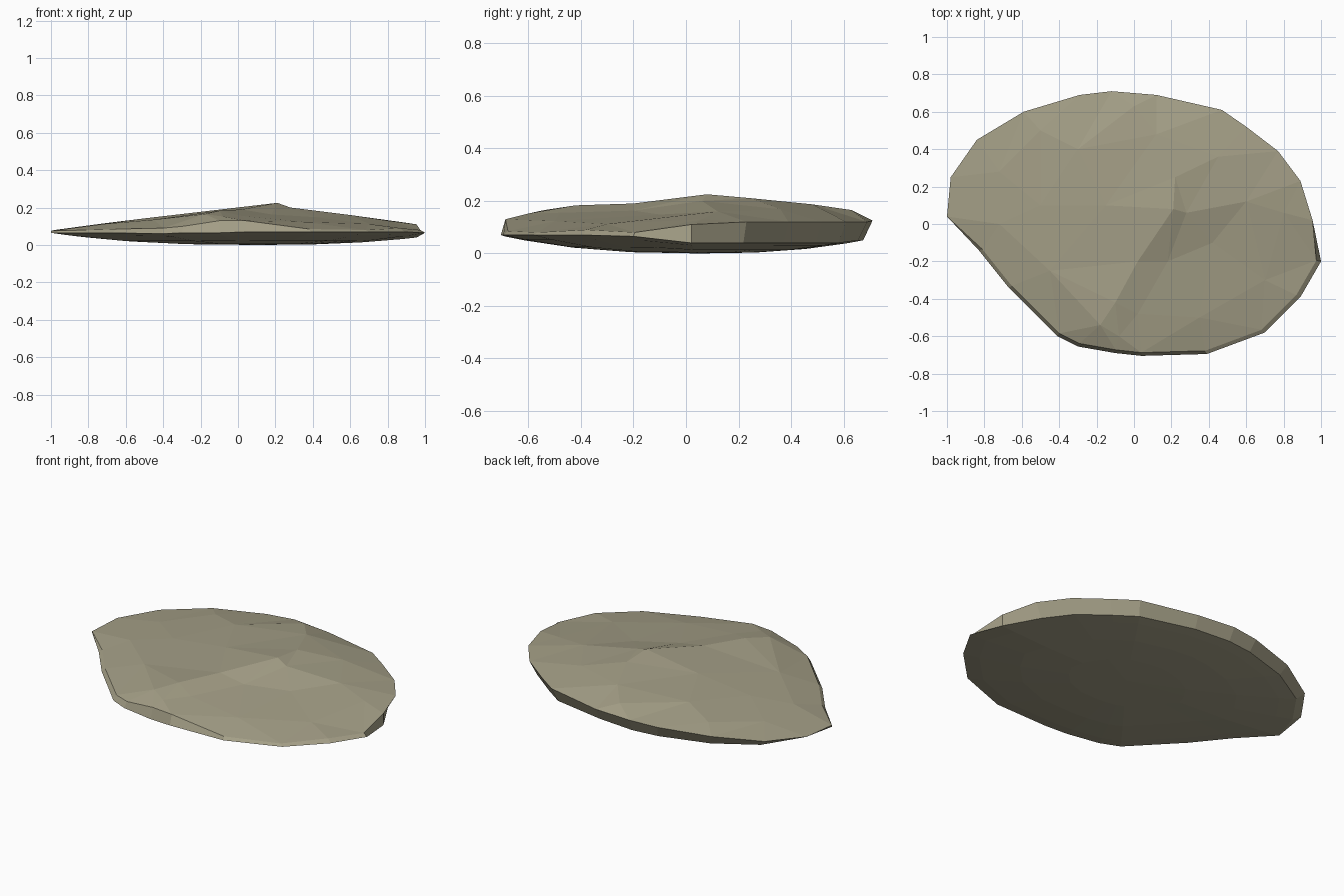
import bpy, bmesh
from mathutils import Vector
from mathutils.geometry import delaunay_2d_cdt

if "Cube" in bpy.data.objects:
    bpy.data.objects.remove(bpy.data.objects["Cube"])

# Rim outline, counter-clockwise: x, y, upper edge height, lower edge height
RIM = [
    (1, -.2, .08, .065), (.955, .02, .11, .04), (.89, .23, .12, .04),
    (.77, .39, .12, .04), (.6, .52, .12, .04), (.47, .61, .12, .04),
    (.12, .69, .12, .05), (-.12, .71, .125, .05), (-.29, .69, .12, .05),
    (-.59, .6, .11, .05), (-.84, .45, .09, .05), (-.98, .25, .08, .055),
    (-1, .04, .075, .065), (-.83, -.14, .08, .065), (-.67, -.34, .085, .065),
    (-.41, -.6, .09, .06), (-.3, -.655, .1, .065), (-.1, -.69, .13, .065),
    (.04, -.705, .13, .07), (.39, -.695, .085, .07), (.7, -.58, .08, .07),
    (.89, -.39, .09, .07),
]
# Crest running front to back across the top
RIDGE = [(-.18, -.54, .165), (-.1, -.42, .183), (.02, -.2, .19), (.21, .08, .225),
         (.22, .25, .21), (.12, .48, .187), (0, .63, .165)]
# Gentle left slope and lower shelf to the right of the crest
SLOPES = [(-.5, .1, .142), (-.72, .28, .115), (-.3, .4, .165), (-.45, -.25, .135),
          (-.72, 0, .112), (-.15, .1, .183), (-.5, .5, .135),
          (-.08, -.6, .152), (.02, -.48, .155), (.18, -.2, .163), (.28, .06, .2),
          (.42, -.1, .148), (.35, -.5, .123), (.7, -.3, .112), (.6, .12, .16),
          (.45, .36, .168), (.8, .06, .13)]


def ring_scale(y, upper):
    """The back overhangs; the front leans inward toward the top."""
    if upper:
        return .975 if y < 0 else 1
    return .95 if y > .1 else 1


bm = bmesh.new()
n = len(RIM)

# Upper surface: triangulate rim, crest and slopes together
top_pts = []
for x, y, zu, zl in RIM:
    s = ring_scale(y, True)
    top_pts.append((x * s, y * s, zu))
top_pts += RIDGE + SLOPES
top = [bm.verts.new(p) for p in top_pts]
edges = [(n + i, n + i + 1) for i in range(len(RIDGE) - 1)]
res = delaunay_2d_cdt([Vector(p[:2]) for p in top_pts], edges,
                      [list(range(n))], 1, 1e-5)
for f in res[2]:
    ids = [res[3][i][0] for i in f if res[3][i]]
    if len(set(ids)) == 3:
        bm.faces.new([top[i] for i in ids])

# Side band and shallow bowl underneath
previous = top[:n]
cx, cy = .1, .05
for s in (1, .9, .65, .35):
    ring = []
    for x, y, zu, zl in RIM:
        k = ring_scale(y, False)
        ring.append(bm.verts.new((cx + (x * k - cx) * s, cy + (y * k - cy) * s,
                                  zl * s ** 2.5)))
    for i in range(n):
        j = (i + 1) % n
        bm.faces.new((previous[i], ring[i], ring[j], previous[j]))
    previous = ring
pole = bm.verts.new((cx, cy, 0))
for i in range(n):
    bm.faces.new((previous[i], pole, previous[(i + 1) % n]))

bmesh.ops.recalc_face_normals(bm, faces=bm.faces)
mesh = bpy.data.meshes.new("flat_rock")
bm.to_mesh(mesh)
bm.free()

# Single stone colour
stone = bpy.data.materials.new("sage stone")
stone.diffuse_color = (.37, .345, .24, 1)
stone.use_nodes = True
stone.node_tree.nodes["Principled BSDF"].inputs["Base Color"].default_value = stone.diffuse_color
mesh.materials.append(stone)
bpy.context.collection.objects.link(bpy.data.objects.new("flat_rock", mesh))
